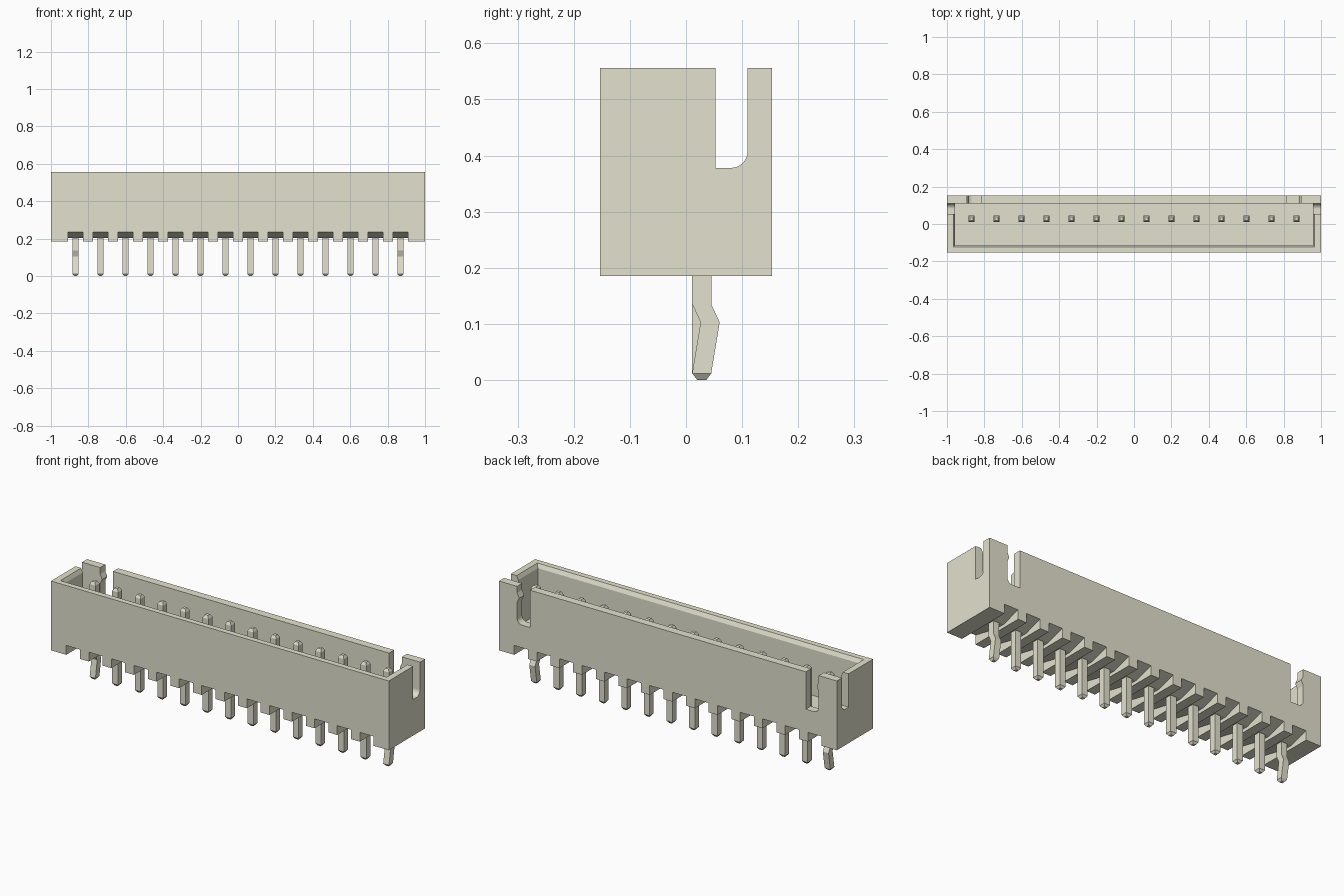
import bpy, bmesh, math
from mathutils import Vector

if "Cube" in bpy.data.objects:
    bpy.data.objects.remove(bpy.data.objects["Cube"], do_unlink=True)

BASE, TOP = 0.185, 0.556
HALF_DEPTH = 0.153
PITCH, COUNT = 0.1337, 14
PIN_Y, PIN_R = 0.028, 0.017

beige = bpy.data.materials.new("beige")
beige.use_nodes = True
beige.diffuse_color = (0.77, 0.76, 0.62, 1)
beige.node_tree.nodes["Principled BSDF"].inputs["Base Color"].default_value = beige.diffuse_color


def finish(name, bm):
    bmesh.ops.recalc_face_normals(bm, faces=bm.faces)
    mesh = bpy.data.meshes.new(name)
    bm.to_mesh(mesh)
    bm.free()
    mesh.materials.append(beige)
    obj = bpy.data.objects.new(name, mesh)
    bpy.context.collection.objects.link(obj)
    return obj


def bridge(bm, rings):
    """Skin a closed solid through matching rings of points."""
    loops = [[bm.verts.new(p) for p in ring] for ring in rings]
    for a, b in zip(loops, loops[1:]):
        for i in range(len(a)):
            j = (i + 1) % len(a)
            bm.faces.new((a[i], a[j], b[j], b[i]))
    bm.faces.new(loops[0][::-1])
    bm.faces.new(loops[-1])


def rect(z, x0, x1, y0, y1):
    return [(x0, y0, z), (x1, y0, z), (x1, y1, z), (x0, y1, z)]


def arc(cx, cz, r, start, end, steps=8):
    angles = [math.radians(start + (end - start) * i / steps) for i in range(steps + 1)]
    return [(cx + r * math.cos(a), cz + r * math.sin(a)) for a in angles]


def cut(target, cutter):
    mod = target.modifiers.new("cut", "BOOLEAN")
    mod.operation = "DIFFERENCE"
    mod.solver = "EXACT"
    mod.object = cutter
    bpy.context.view_layer.update()
    result = target.evaluated_get(bpy.context.evaluated_depsgraph_get())
    mesh = bpy.data.meshes.new_from_object(result)
    target.modifiers.clear()
    target.data = mesh
    bpy.data.objects.remove(cutter, do_unlink=True)


pin_xs = [(i - (COUNT - 1) / 2) * PITCH for i in range(COUNT)]

# Housing block
bm = bmesh.new()
bridge(bm, [rect(z, -1, 1, -HALF_DEPTH, HALF_DEPTH) for z in (BASE, TOP)])
housing = finish("housing", bm)

# Open cavity with a chamfered lip on the front and side walls
bm = bmesh.new()
bridge(bm, [rect(z, -x, x, y, 0.11) for z, x, y in
            ((0.29, 0.956, -0.112), (0.535, 0.956, -0.112),
             (TOP, 0.966, -0.123), (0.6, 0.966, -0.123))])
cut(housing, finish("cavity_cutter", bm))

# Side wall slots with one rounded corner
bm = bmesh.new()
profile = [(0.053, 0.6), (0.053, 0.378)] + arc(0.08, 0.408, 0.03, 270, 360) + [(0.11, 0.6)]
bridge(bm, [[(x, y, z) for y, z in profile] for x in (-1.1, 1.1)])
cut(housing, finish("side_slot_cutter", bm))

# Back wall slots, rounded at the outer corner
bm = bmesh.new()
profile = [(0.817, 0.6), (0.817, 0.356)] + arc(0.863, 0.386, 0.03, 270, 360) + [(0.893, 0.6)]
for side in (-1, 1):
    bridge(bm, [[(side * x, y, z) for x, z in profile] for y in (0.09, 0.2)])
cut(housing, finish("back_slot_cutter", bm))

# Underside grooves, sloping up to the front and back
bm = bmesh.new()
profile = [(-0.2, 0.1), (-0.2, 0.244), (-HALF_DEPTH, 0.235), (0.0, 0.203),
           (0.05, 0.203), (HALF_DEPTH, 0.235), (0.2, 0.244), (0.2, 0.1)]
for px in pin_xs:
    bridge(bm, [[(px + s, y, z) for y, z in profile] for s in (-0.041, 0.041)])
cut(housing, finish("groove_cutter", bm))

# Small latch nubs on the corner posts
for side, label in ((-1, "right"), (1, "left")):
    bm = bmesh.new()
    nub = [(0.895, 0.465), (0.881, 0.495), (0.895, 0.525)]
    bridge(bm, [[(side * x, y, z) for x, z in nub] for y in (0.11, HALF_DEPTH)])
    finish(label + "_latch_nub", bm)

# Pins: straight in the row, kinked at both ends
for i, px in enumerate(pin_xs):
    kinked = i in (0, COUNT - 1)
    stations = [(0.0, 0, 0.008), (0.012, 0, PIN_R)]
    if kinked:
        stations += [(0.103, 0.015, PIN_R), (0.135, 0, PIN_R)]
    stations += [(0.508, 0, PIN_R), (0.522, 0, 0.009)]
    bm = bmesh.new()
    bridge(bm, [rect(z, px - r, px + r, PIN_Y + dy - r, PIN_Y + dy + r)
                for z, dy, r in stations])
    finish(f"{'retention' if kinked else 'contact'}_pin_{i + 1}", bm)
